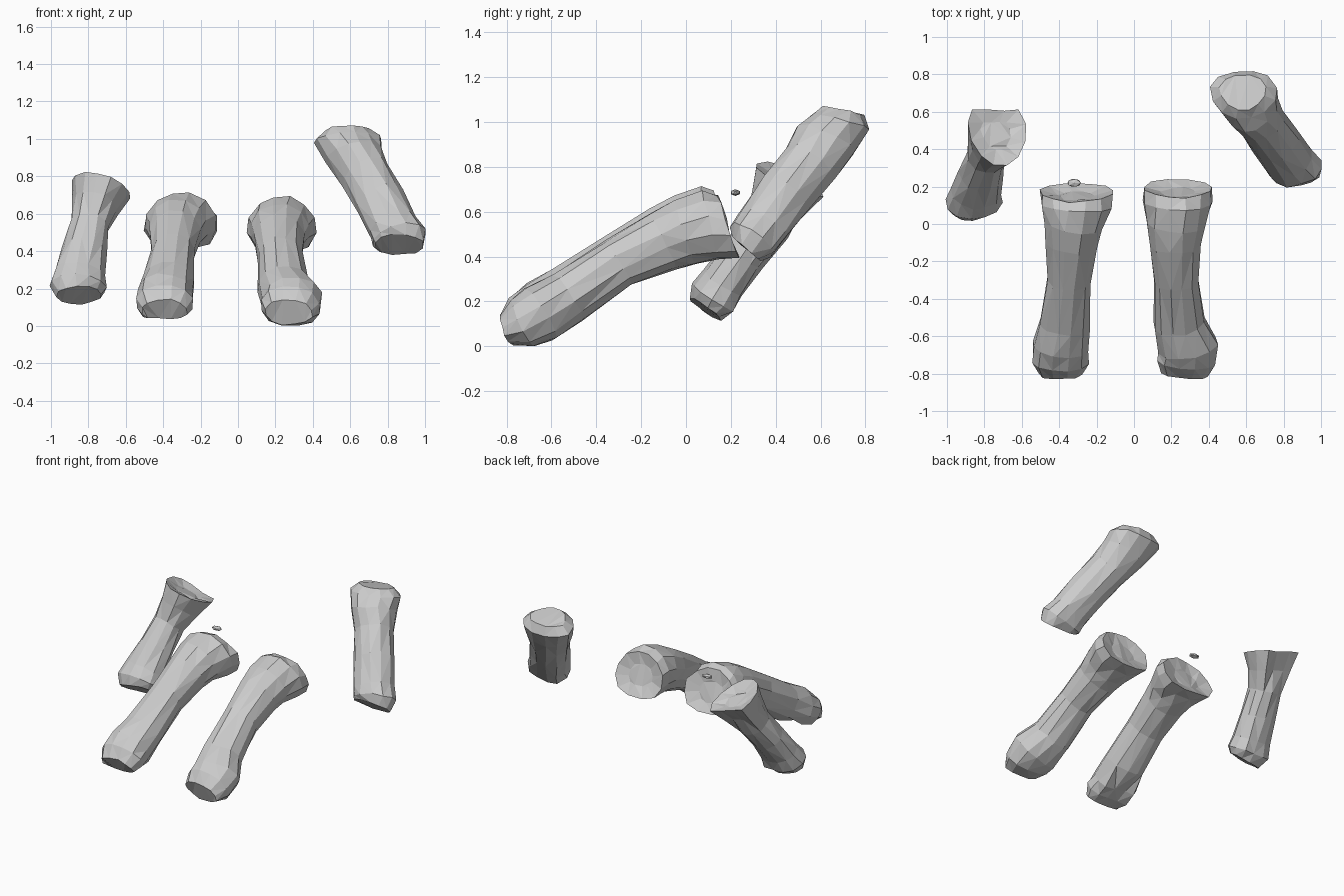
import bpy
import bmesh
import math
import random
from mathutils import Vector

random.seed(4)
SIDES = 12

cube = bpy.data.objects.get("Cube")
if cube:
    bpy.data.objects.remove(cube, do_unlink=True)

# Single pale grey material
bone_grey = bpy.data.materials.new("bone_grey")
bone_grey.use_nodes = True
colour = (0.6, 0.6, 0.6, 1)
bone_grey.diffuse_color = colour
bone_grey.node_tree.nodes["Principled BSDF"].inputs["Base Color"].default_value = colour


def finish(name, bm):
    """Turn a bmesh into a flat shaded, triangulated object."""
    bmesh.ops.recalc_face_normals(bm, faces=bm.faces[:])
    bmesh.ops.triangulate(bm, faces=bm.faces[:])
    mesh = bpy.data.meshes.new(name)
    bm.to_mesh(mesh)
    bm.free()
    mesh.materials.append(bone_grey)
    obj = bpy.data.objects.new(name, mesh)
    bpy.context.collection.objects.link(obj)
    return obj


def add_ring(bm, centre, axis, side, width, height, notch, taper):
    """Oval section with a wider, optionally grooved underside."""
    across = (side - axis * side.dot(axis)).normalized()
    up = across.cross(axis)
    verts = []
    for i in range(SIDES):
        a = math.tau * (i + 0.5) / SIDES
        c, s = math.cos(a), math.sin(a)
        x = width * c * (1 - taper * s)
        y = height * s
        if s < 0:
            y += height * notch * math.exp(-(c / 0.4) ** 2)
        wobble = Vector([random.uniform(-1, 1) for _ in range(3)]) * 0.006
        verts.append(bm.verts.new(centre + across * x + up * y + wobble))
    return verts


def make_bone(name, rings, head_axis, side=(1, 0, 0), tip_notch=0.1, head_notch=0.1,
              taper=0.1, crown=-0.02, crown_scale=0.5):
    """Loft rings of (x, y, z, half width, half height) from the tip to the head."""
    bm = bmesh.new()
    side = Vector(side)
    head_axis = Vector(head_axis).normalized()
    centres = [Vector(r[:3]) for r in rings]
    last = len(rings) - 1
    loops = []
    for i, (centre, ring) in enumerate(zip(centres, rings)):
        axis = (centres[min(i + 1, last)] - centres[max(i - 1, 0)]).normalized()
        if i == last:
            axis = head_axis
        elif i == last - 1:
            axis = (axis + head_axis).normalized()
        notch = tip_notch if i < 3 else head_notch if i > last - 2 else 0
        loops.append(add_ring(bm, centre, axis, side, ring[3], ring[4], notch,
                              taper if i > last - 2 else 0))
    # Dished or domed joint surface inside the head rim
    loops.append(add_ring(bm, centres[-1] + head_axis * crown, head_axis, side,
                          rings[-1][3] * crown_scale, rings[-1][4] * crown_scale,
                          head_notch, taper))
    for low, high in zip(loops, loops[1:]):
        for j in range(SIDES):
            k = (j + 1) % SIDES
            bm.faces.new((low[j], low[k], high[k], high[j]))
    bm.faces.new(loops[0])
    bm.faces.new(loops[-1])
    return finish(name, bm)


# Two long middle bones
make_bone("inner_right_bone", [
    (-.395, -.79, .08, .125, .075),
    (-.395, -.73, .12, .155, .12),
    (-.39, -.65, .16, .155, .14),
    (-.37, -.53, .24, .138, .125),
    (-.35, -.3, .39, .121, .12),
    (-.335, -.1, .49, .138, .14),
    (-.325, 0, .53, .165, .15),
    (-.305, .1, .555, .195, .165),
    (-.305, .17, .545, .2, .16),
], (0, .94, .33), tip_notch=0.5, head_notch=0.15)

make_bone("inner_left_bone", [
    (.27, -.8, .07, .13, .075),
    (.28, -.73, .1, .16, .125),
    (.285, -.65, .14, .167, .14),
    (.24, -.53, .22, .138, .125),
    (.228, -.3, .37, .122, .12),
    (.222, -.1, .47, .138, .14),
    (.225, 0, .51, .16, .15),
    (.235, .11, .535, .185, .165),
    (.235, .19, .53, .187, .16),
], (0, .94, .33))

# Two short outer bones
make_bone("outer_right_bone", [
    (-.85, .09, .165, .125, .085),
    (-.855, .125, .21, .15, .118),
    (-.845, .17, .28, .133, .11),
    (-.82, .26, .41, .118, .105),
    (-.79, .36, .54, .105, .11),
    (-.76, .43, .65, .13, .15),
    (-.73, .49, .745, .165, .19),
], (.3, .33, .9), side=(1, 0, -.3), tip_notch=0.15, head_notch=0.45, taper=0.2)

make_bone("outer_left_bone", [
    (.86, .27, .435, .13, .09),
    (.86, .3, .47, .15, .122),
    (.83, .34, .53, .137, .128),
    (.76, .44, .67, .132, .128),
    (.68, .55, .81, .132, .132),
    (.62, .63, .92, .153, .148),
    (.585, .695, 1.0, .178, .14),
], (-.05, .25, .95), tip_notch=0.15, crown=0.05, crown_scale=0.72)

# Loose chip behind the inner right bone
chip = bmesh.new()
bmesh.ops.create_icosphere(chip, subdivisions=1, radius=1)
for v in chip.verts:
    v.co = Vector((-.32 + v.co.x * .04, .22 + v.co.y * .024, .685 + v.co.z * .015))
finish("bone_chip", chip)
